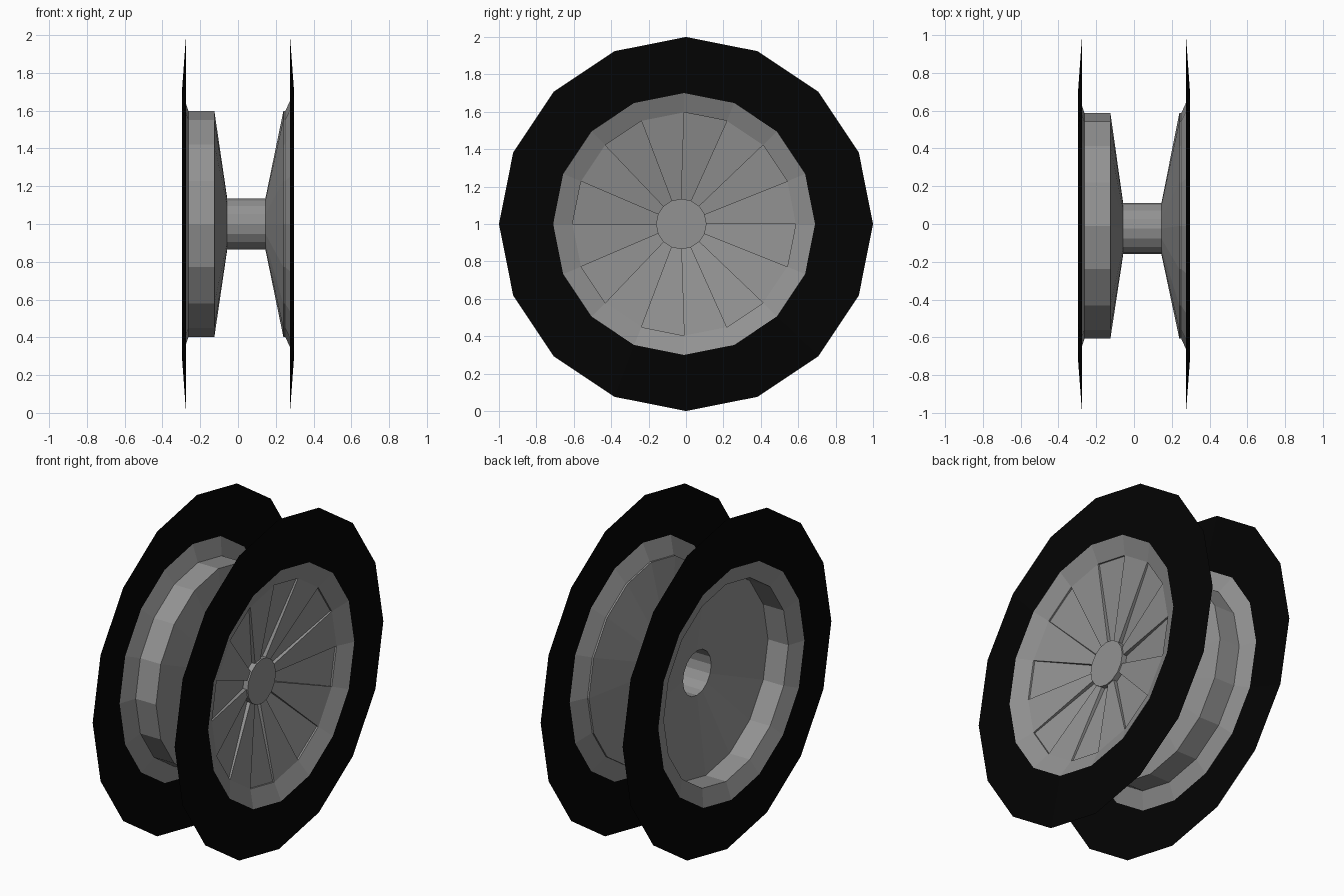
import bpy, bmesh, math

if "Cube" in bpy.data.objects:
    bpy.data.objects.remove(bpy.data.objects["Cube"])

N = 16  # sides of every ring


def point(x, r, yc, i):
    a = 2 * math.pi * i / N
    return (x, yc + r * math.cos(a), 1 + r * math.sin(a))


def finish(name, bm, mat):
    bmesh.ops.remove_doubles(bm, verts=bm.verts, dist=0.0005)
    bmesh.ops.recalc_face_normals(bm, faces=bm.faces)
    mesh = bpy.data.meshes.new(name)
    bm.to_mesh(mesh)
    bm.free()
    mesh.materials.append(mat)
    obj = bpy.data.objects.new(name, mesh)
    bpy.context.collection.objects.link(obj)
    return obj


def lathe(name, profile, mat, cap_end=False):
    """Open sheet through rings given as (x, radius, centre y)."""
    bm = bmesh.new()
    rings = [[bm.verts.new(point(*p, i)) for i in range(N)] for p in profile]
    for a, b in zip(rings, rings[1:]):
        for i in range(N):
            j = (i + 1) % N
            bm.faces.new((a[i], a[j], b[j], b[i]))
    if cap_end:
        bm.faces.new(rings[-1])
    return finish(name, bm, mat)


def material(name, v):
    mat = bpy.data.materials.new(name)
    mat.diffuse_color = (v, v, v, 1)
    mat.use_nodes = True
    mat.node_tree.nodes["Principled BSDF"].inputs["Base Color"].default_value = mat.diffuse_color
    return mat


black = material("rubber", 0.001)
grey = material("dark_metal", 0.29)

# Tyre sidewalls
for side, label in ((-1, "left"), (1, "right")):
    lathe("tyre_wall_" + label,
          [(side * 0.275, 1.0, 0), (side * 0.297, 0.7, -0.01)], black)

# Inner rim drum, dish and hub tube closed by the hub cap
lathe("rim_drum_and_hub", [
    (-0.297, 0.70, -0.01), (-0.262, 0.597, -0.01), (-0.125, 0.597, -0.01),
    (-0.057, 0.135, -0.025), (0.177, 0.135, -0.025)], grey, cap_end=True)

# Outer rim lip continuing into the full wheel dish
HUB, RIM = (0.135, -0.025), (0.597, -0.01)
BASE, RAISED = (0.145, 0.240), (0.168, 0.250)  # x at hub, x at rim
lathe("rim_lip_and_dish", [
    (0.297, 0.70, -0.01), (RAISED[1], *RIM), (BASE[1], *RIM),
    (BASE[0], *HUB)], grey)

# Raised wedge spokes on every other sector of the dish
bm = bmesh.new()


def quad(*pts):
    bm.faces.new([bm.verts.new(p) for p in pts])


for i in range(0, N, 2):
    quad(point(RAISED[0], *HUB, i), point(RAISED[1], *RIM, i),
         point(RAISED[1], *RIM, i + 1), point(RAISED[0], *HUB, i + 1))
    for j in (i, i + 1):  # side walls
        quad(point(RAISED[0], *HUB, j), point(RAISED[1], *RIM, j),
             point(BASE[1], *RIM, j), point(BASE[0], *HUB, j))
finish("wedge_spokes", bm, grey)
